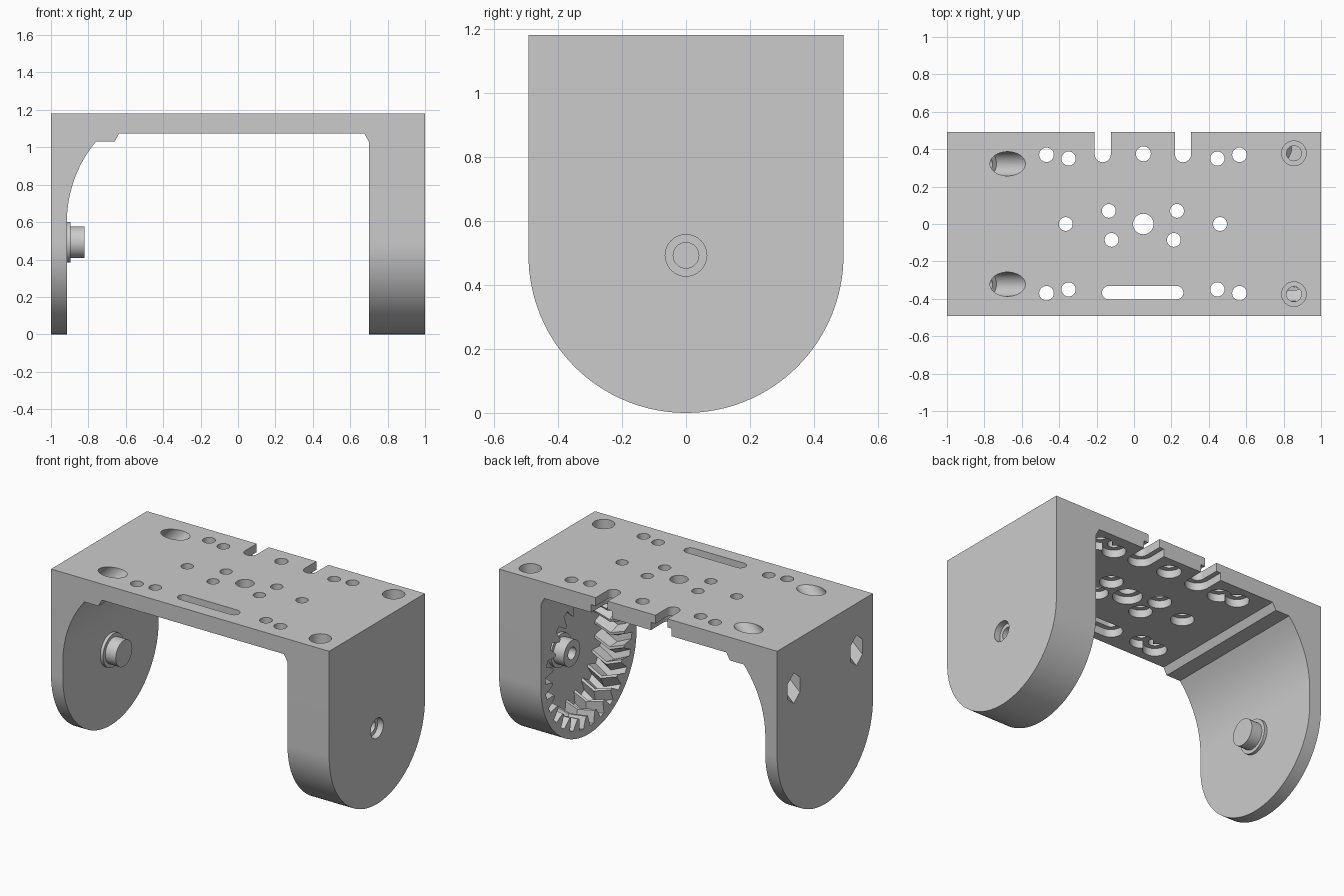
import bpy, bmesh
from math import sin, cos, pi, sqrt
from mathutils import Vector

if "Cube" in bpy.data.objects:
    bpy.data.objects.remove(bpy.data.objects["Cube"])

R = 0.492          # half depth of the bracket and radius of the arm ends
TOP = 1.18
AXIS_Z = R         # height of the hinge axis


def make(name, rings):
    """Closed solid skinned through equal-length rings of 3D points."""
    bm = bmesh.new()
    vs = [[bm.verts.new(p) for p in ring] for ring in rings]
    n = len(rings[0])
    for a, b in zip(vs, vs[1:]):
        for i in range(n):
            j = (i + 1) % n
            bm.faces.new((a[i], a[j], b[j], b[i]))
    bm.faces.new(vs[0])
    bm.faces.new(vs[-1])
    bmesh.ops.recalc_face_normals(bm, faces=bm.faces)
    me = bpy.data.meshes.new(name)
    bm.to_mesh(me)
    bm.free()
    ob = bpy.data.objects.new(name, me)
    bpy.context.collection.objects.link(ob)
    return ob


def prism(name, pts, axis, lo, hi):
    put = {'x': lambda p, t: (t, p[0], p[1]),
           'y': lambda p, t: (p[0], t, p[1]),
           'z': lambda p, t: (p[0], p[1], t)}[axis]
    return make(name, [[put(p, t) for p in pts] for t in (lo, hi)])


def rod(name, a, b, r, n=32):
    a, b = Vector(a), Vector(b)
    d = (b - a).normalized()
    u = d.cross(Vector((0, 1, 0)) if abs(d.y) < 0.9 else Vector((1, 0, 0))).normalized()
    v = d.cross(u)
    return make(name, [[c + r * (u * cos(2 * pi * i / n) + v * sin(2 * pi * i / n))
                        for i in range(n)] for c in (a, b)])


def stadium(a, b, r, n=16):
    """Rounded slot outline from centre a to centre b."""
    ang = (Vector(b) - Vector(a)).angle_signed(Vector((1, 0)))
    pts = []
    for c, s in ((b, -pi / 2), (a, pi / 2)):
        for i in range(n + 1):
            t = ang + s + pi * i / n
            pts.append((c[0] + r * cos(t), c[1] + r * sin(t)))
    return pts


def boolean(ob, tool, op='DIFFERENCE'):
    tool.hide_render = True
    m = ob.modifiers.new('cut', 'BOOLEAN')
    m.object, m.operation, m.solver = tool, op, 'EXACT'
    bpy.context.view_layer.objects.active = ob
    bpy.ops.object.modifier_apply(modifier=m.name)
    bpy.data.objects.remove(tool)


def round_ends(ob):
    """Trim to the U-shaped side outline."""
    n = 64
    pts = [(R * cos(pi + pi * i / n), AXIS_Z + R * sin(pi + pi * i / n)) for i in range(n + 1)]
    boolean(ob, prism('outline', pts + [(R, 1.3), (-R, 1.3)], 'x', -1.2, 1.2), 'INTERSECT')


# Top plate with the thin left arm, from the front profile
cr = 0.674
curve = [(-0.915 + cr - sqrt(cr * cr - h * h), 0.6 + h) for h in [0.43 * i / 14 for i in range(15)]]
body = prism('plate_and_left_arm',
             [(-1, TOP), (-1, -0.1), (-0.915, -0.1)] + curve +
             [(-0.66, 1.03), (-0.635, 1.075), (0.675, 1.075), (0.70, 1.03), (0.75, 1.03),
              (0.85, 0.97), (0.95, 1.03), (1, 1.03), (1, TOP)], 'y', -0.6, 0.6)
round_ends(body)

# Gear housing arm on the right
arm = prism('gear_housing_arm', [(0.70, -0.1), (1, -0.1), (1, 1.03), (0.95, 1.03), (0.85, 0.97),
                                 (0.75, 1.03), (0.70, 1.03)], 'y', -0.6, 0.6)
round_ends(arm)

# Herringbone internal gear cavity
N = 26


def gear_ring(x, twist):
    pts = []
    for k in range(N):
        for f, r in ((0.0, 0.445), (0.38, 0.445), (0.60, 0.37), (0.78, 0.37)):
            t = 2 * pi * (k + f) / N + twist
            pts.append((x, r * cos(t), AXIS_Z + r * sin(t)))
    return pts


boolean(arm, make('gear_cavity', [gear_ring(0.66, -0.04), gear_ring(0.8, 0.1),
                                  gear_ring(0.915, -0.02)]))

# Hinge pins: base collar and stud, solid on the left, hollow on the right
for side, name in ((-1, 'left'), (1, 'right')):
    pin = rod(name + '_hinge_pin', (side * 0.93, 0, AXIS_Z), (side * 0.82, 0, AXIS_Z), 0.085, 40)
    collar = rod('collar', (side * 0.925, 0, AXIS_Z), (side * 0.895, 0, AXIS_Z), 0.108, 40)
    boolean(pin, collar, 'UNION')
    if side > 0:
        for ob in (pin, arm):
            boolean(ob, rod('bore', (0.7, 0, AXIS_Z), (1.1, 0, AXIS_Z), 0.04))
        boolean(arm, rod('counterbore', (0.96, 0, AXIS_Z), (1.1, 0, AXIS_Z), 0.065))

# Plate holes, counterbored from below
holes = [(0.05, 0.375, 0.04), (0.05, 0.0, 0.055), (-0.365, 0, 0.037), (0.46, 0, 0.037),
         (-0.135, 0.07, 0.037), (0.23, 0.07, 0.037), (-0.12, -0.085, 0.037), (0.213, -0.085, 0.037)]
for dx in (-0.516, 0.516):
    for y in (0.37, -0.37):
        inner = 0.398 if dx > 0 else -0.398
        holes += [(0.048 + dx, y, 0.039), (0.048 + inner, y + (0.02 if y < 0 else -0.02), 0.038)]
for x, y, r in holes:
    boolean(body, rod('hole', (x, y, 0.9), (x, y, 1.3), r))
    boolean(body, rod('head_pocket', (x, y, 0.9), (x, y, 1.125), r + 0.032))

# Long slot and the two open notches in the back edge
for a, b, r in (((-0.135, -0.367), (0.228, -0.367), 0.036),
                ((-0.167, 0.373), (-0.167, 0.7), 0.043),
                ((0.262, 0.373), (0.262, 0.7), 0.043)):
    boolean(body, prism('slot', stadium(a, b, r), 'z', 0.9, 1.3))
    boolean(body, prism('slot_pocket', stadium(a, b, r + 0.032), 'z', 0.9, 1.125))

# Slanted screw holes with hex nut traps on the left, upright screws on the right
for y in (-0.322, 0.322):
    def on_axis(x):
        return (x, y, TOP + (x + 0.675) * 0.94)
    boolean(body, rod('screw_head', on_axis(-0.78), on_axis(-0.5), 0.065))
    boolean(body, rod('screw_shaft', on_axis(-1.1), on_axis(-0.6), 0.035))
    boolean(body, rod('nut_trap', on_axis(-1.2), on_axis(-0.91), 0.072, 6))
for y in (-0.375, 0.378):
    boolean(body, rod('screw_head', (0.855, y, 1.08), (0.855, y, 1.3), 0.066))
    for ob in (body, arm):
        boolean(ob, rod('screw_shaft', (0.855, y, 0.66), (0.855, y, 1.3), 0.04))

# Smooth the round walls, keep the edges crisp
for ob in list(bpy.data.objects):
    bpy.ops.object.select_all(action='DESELECT')
    ob.select_set(True)
    bpy.context.view_layer.objects.active = ob
    bpy.ops.object.shade_smooth_by_angle(angle=0.45)
